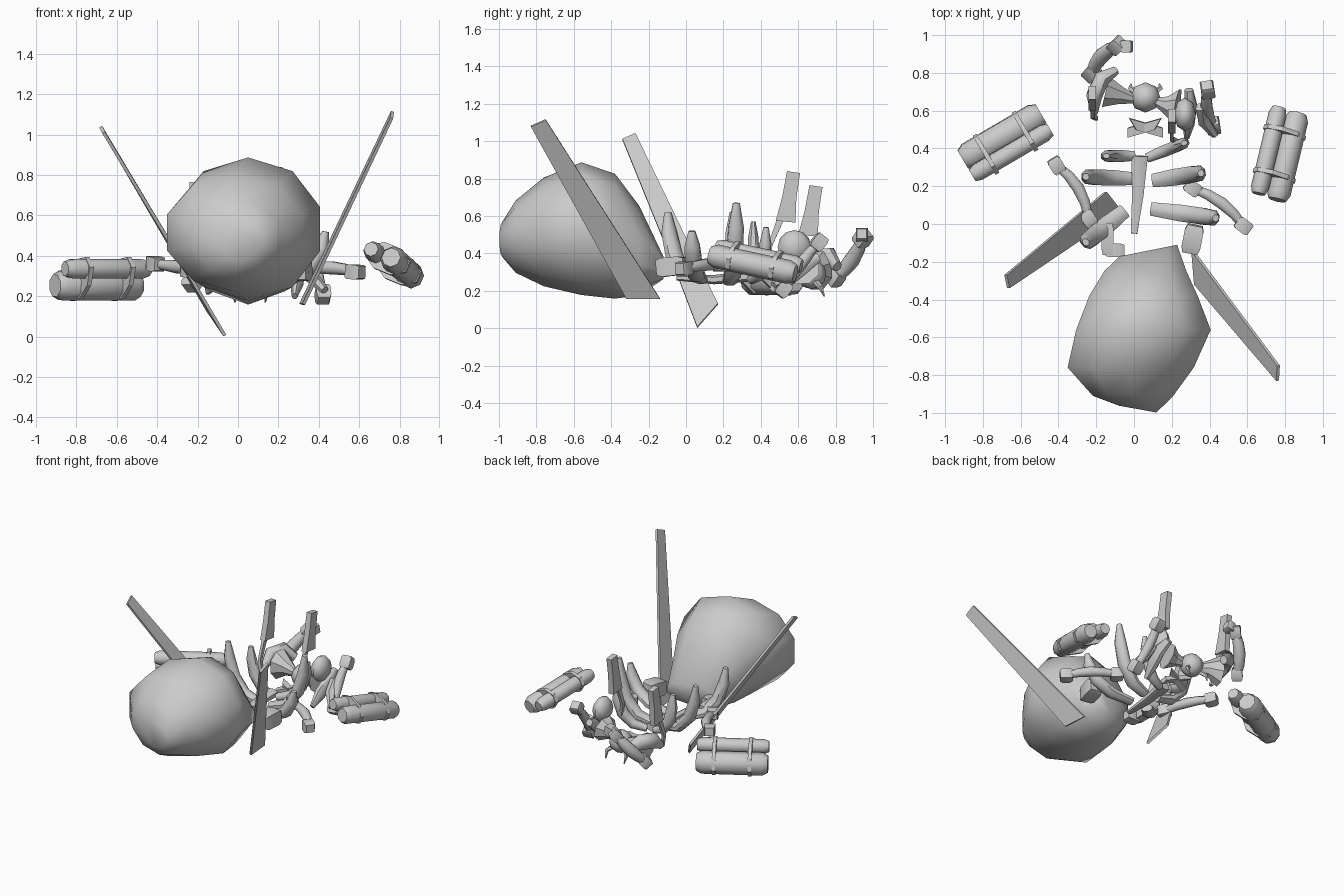
import bpy, bmesh, math
from mathutils import Vector as V

if "Cube" in bpy.data.objects:
    bpy.data.objects.remove(bpy.data.objects["Cube"])


def finish(bm, name, angle=50):
    bmesh.ops.recalc_face_normals(bm, faces=bm.faces)
    me = bpy.data.meshes.new(name)
    bm.to_mesh(me)
    bm.free()
    ob = bpy.data.objects.new(name, me)
    bpy.context.collection.objects.link(ob)
    for o in bpy.context.selected_objects:
        o.select_set(False)
    ob.select_set(True)
    bpy.context.view_layer.objects.active = ob
    bpy.ops.object.shade_smooth_by_angle(angle=math.radians(angle))
    return ob


def tube(name, path, radii, side=(0, 1, 0), n=8, angle=50, fixed=False):
    """Loft n-gon sections along a path; radii are (along side, across)."""
    bm = bmesh.new()
    pts = [V(p) for p in path]
    rings = []
    for i, p in enumerate(pts):
        t = (pts[min(i + 1, len(pts) - 1)] - pts[max(i - 1, 0)]).normalized()
        if fixed:
            t = V((0, -1, 0))
        s = V(side)
        s = (s - t * s.dot(t)).normalized()
        u = t.cross(s)
        a, b = radii[i]
        k = 1 / math.cos(math.pi / n) if n == 4 else 1
        rings.append([bm.verts.new(p + s * a * k * math.cos(q) + u * b * k * math.sin(q))
                      for q in [(j + .5) * 2 * math.pi / n for j in range(n)]])
    for r0, r1 in zip(rings, rings[1:]):
        for j in range(n):
            bm.faces.new((r0[j], r0[(j + 1) % n], r1[(j + 1) % n], r1[j]))
    bm.faces.new(rings[0])
    bm.faces.new(rings[-1])
    return finish(bm, name, angle)


def slab(name, outline, thick):
    """Thin plate from a planar outline."""
    bm = bmesh.new()
    p = [V(q) for q in outline]
    nrm = (p[1] - p[0]).cross(p[2] - p[0]).normalized() * thick / 2
    a = [bm.verts.new(q + nrm) for q in p]
    b = [bm.verts.new(q - nrm) for q in p]
    bm.faces.new(a)
    bm.faces.new(b[::-1])
    for i in range(len(p)):
        j = (i + 1) % len(p)
        bm.faces.new((a[i], b[i], b[j], a[j]))
    return finish(bm, name, 20)


def block(name, c, axis, half, length, side=(0, 0, 1)):
    c, d = V(c), V(axis).normalized() * length / 2
    return tube(name, [c - d, c - d * .6, c + d * .6, c + d],
                [(half * .8, half * .8), (half, half), (half, half), (half * .8, half * .8)],
                side, 4, 30)


def ball(name, c, r, scale=(1, 1, 1)):
    bm = bmesh.new()
    bmesh.ops.create_uvsphere(bm, u_segments=8, v_segments=6, radius=r)
    for v in bm.verts:
        v.co = V(c) + V([v.co[i] * scale[i] for i in range(3)])
    return finish(bm, name, 60)


# Large egg-shaped body: (y, x min, x max, z min, z max), ends sheared to slant
secs = [(-.14, -.08, .23, .25, .40), (-.25, -.16, .28, .18, .65), (-.38, -.24, .34, .165, .82),
        (-.56, -.31, .41, .185, .88), (-.76, -.355, .32, .23, .80), (-.91, -.22, .21, .30, .68),
        (-.98, -.08, .12, .38, .57)]
egg = tube("egg_body", [((a + b) / 2, y, (c + d) / 2) for y, a, b, c, d in secs],
           [((b - a) / 2 * 1.04, (d - c) / 2 * 1.02) for y, a, b, c, d in secs],
           (1, 0, 0), 10, 80, True)
for v in egg.data.vertices:
    if v.co.y > -.2:
        v.co.y += .2 * (v.co.x - .08)
    elif v.co.y < -.95:
        v.co.y -= .18 * (v.co.x - .02)

# Long flat blades
slab("right_blade", [(.31, -.14, .16), (.765, -.75, 1.115), (.76, -.83, 1.08), (.325, -.32, .16)], .016)
slab("left_blade", [(-.15, .17, .13), (-.68, -.27, 1.04), (-.665, -.34, 1.01),
                    (-.25, -.06, .32), (-.065, .06, .005)], .016)


# Strapped twin-roll packs
def pack(name, c, along, across, length, r_big, r_small):
    c, u = V(c), V(along).normalized()
    w = V(across)
    w = (w - u * w.dot(u)).normalized()
    h = length / 2
    big, small = c - w * r_small, c + w * r_big
    for part, q, r in (("main_roll", big, r_big), ("side_roll", small, r_small)):
        tube(name + part, [q - u * h, q - u * h * .85, q + u * h * .85, q + u * h],
             [(r * .75, r * .75), (r, r), (r, r), (r * .75, r * .75)], w, 8)
    for k in (-.5, .5):
        q = c + u * h * k
        tube(name + "strap", [q - u * .012, q + u * .012],
             [(r_big + r_small + .01, r_big + .012)] * 2, w, 8, 30)


pack("left_pack_", (-.68, .43, .285), (.40, .235, 0), (.06, -.10, .10), .48, .078, .05)
pack("right_pack_", (.77, .37, .36), (.11, .46, -.10), (-.19, .045, .08), .48, .064, .048)

# Spine plate and curved ribs
tube("spine", [(0, -.05, .27), (.02, .15, .26), (.03, .36, .28)],
     [(.02, .015), (.035, .025), (.05, .03)], (1, 0, 0), 6)
ribs = [((.0, .36), (-.15, .36), .27, .57, .034), ((.07, .35), (.27, .43), .26, .54, .034),
        ((.0, .24), (-.26, .25), .25, .62, .045), ((.10, .23), (.36, .27), .25, .67, .048),
        ((.09, .08), (.44, .03), .26, .52, .048), ((-.05, .07), (-.26, -.10), .27, .62, .052)]
for (x0, y0), (x1, y1), z0, z1, w in ribs:
    path = [(x0 + (x1 - x0) * f, y0 + (y1 - y0) * f, z0 + (z1 - z0) * g)
            for f, g in ((0, 0), (.45, .08), (.78, .34), (.94, .7), (.98, 1))]
    tube("rib", path, [(w * .8, .025), (w, .035), (w, .042), (w * .9, .038), (w * .4, .018)],
         (y0 - y1, x1 - x0, 0), 8)


# Jointed limbs with a block at each end
def limb(name, a, b, bend, r=.03):
    a, b, k = V(a), V(b), V(bend)
    tube(name, [a.lerp(b, t) + k * (4 * t * (1 - t)) for t in (0, .25, .5, .75, 1)],
         [(r * .8, r * .8), (r, r), (r * 1.15, r * 1.15), (r, r), (r * .75, r * .75)], (0, 0, 1))
    block(name + "_near_joint", a, b - a, .036, .085)
    block(name + "_far_joint", b, b - a, .036, .085)


limb("rear_left_arm", (-.225, .80, .27), (-.09, .945, .48), (-.015, .015, -.01), .038)
block("rear_left_hand", (-.04, .94, .50), (1, 0, .2), .032, .06)
limb("rear_right_arm", (.39, .71, .46), (.42, .52, .21), (-.02, 0, .01))
limb("front_left_leg", (-.24, .03, .33), (-.41, .31, .36), (.03, .02, 0))
limb("front_right_leg", (.31, .19, .34), (.58, -.01, .32), (.02, .02, .01))

# Foot blocks
block("right_foot", (.31, -.08, .33), (.2, 1, .1), .05, .15)
block("left_foot", (-.14, -.08, .32), (0, 1, 0), .032, .17)
block("left_toe", (-.10, -.14, .31), (1, 0, 0), .036, .1)

# Head, horns, crossed waist plates
ball("head", (.06, .67, .29), .08, (1, 1, 1))
for s in (-1, 1):
    tube("horn", [(.06 + s * .045, .69, .25), (.06 + s * .08, .72, .22), (.06 + s * .075, .74, .17)],
         [(.018, .018), (.014, .014), (.004, .004)], (0, 1, 0), 5)
    slab("waist_plate", [(.06 - s * .09, .46, .22), (.06 - s * .09, .51, .23),
                         (.06 + s * .085, .56, .28), (.06 + s * .05, .50, .27)], .03)

# Flattened shoulder disc on the right
ball("shoulder_disc", (.27, .58, .435), .09, (.65, 1, 1))

# Flared collars between head and shoulders
tube("left_collar", [(.0, .66, .30), (-.07, .68, .31), (-.15, .70, .31)],
     [(.025, .03), (.05, .055), (.09, .11)], (0, 1, 0), 8, 20)
tube("right_collar", [(.11, .65, .30), (.17, .63, .31), (.23, .62, .32)],
     [(.02, .03), (.05, .05), (.10, .09)], (0, 1, 0), 8, 20)

# Shoulder guards
tube("left_guard", [(-.10, .81, .33), (-.17, .77, .38), (-.21, .68, .37), (-.21, .59, .30)],
     [(.03, .025), (.055, .045), (.055, .045), (.025, .02)], (0, 0, 1), 8)
tube("right_guard", [(.29, .71, .38), (.30, .63, .34), (.29, .54, .27), (.28, .46, .20)],
     [(.025, .025), (.05, .035), (.05, .035), (.02, .015)], (0, 0, 1), 8)
tube("right_thigh", [(.35, .62, .36), (.37, .55, .29), (.43, .47, .23)],
     [(.03, .03), (.04, .035), (.02, .02)], (0, 1, 0), 6)

# Upright fins on thin stems
for name, x, y, z in (("left_fin", -.22, .60, .50), ("right_fin", .20, .48, .575)):
    slab(name, [(x, y, z), (x, y + .105, z - .01), (x, y + .11, z + .12), (x, y + .13, z + .255),
                (x, y + .06, z + .265), (x, y + .035, z + .13)], .04)
    tube(name + "_stem", [(x, y + .03, z + .02), (x, y - .03, z - .13), (x + .02, y - .04, z - .22)],
         [(.018, .01), (.012, .01), (.012, .01)], (0, 1, 0), 4)
